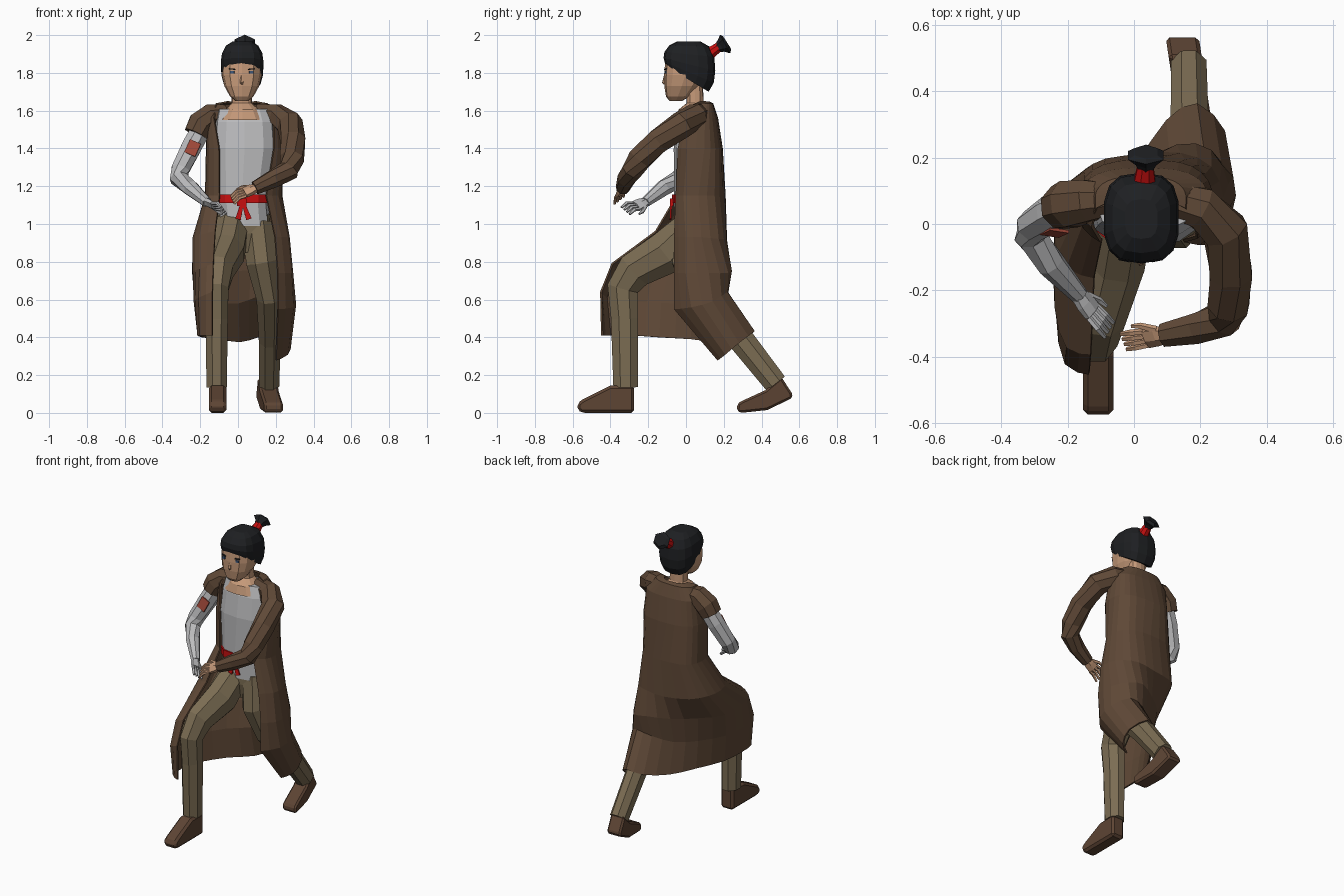
import bpy, bmesh, math
from mathutils import Vector as V, Matrix


def mat(name, r, g, b):
    m = bpy.data.materials.new(name)
    m.diffuse_color = (r, g, b, 1)
    return m


COAT = mat("coat brown", .115, .066, .038)
BOOT = mat("boot brown", .11, .058, .034)
PANTS = mat("olive tan", .20, .152, .087)
SKIN = mat("skin", .56, .32, .19)
CLOTH = mat("pale grey", .50, .50, .51)
RED = mat("red", .58, .005, .005)
HAIR = mat("black hair", .013, .014, .016)
PATCH = mat("rust patch", .35, .065, .04)
EYE = mat("blue eye", .05, .10, .2)


def finish(name, bm, material):
    bmesh.ops.recalc_face_normals(bm, faces=bm.faces)
    me = bpy.data.meshes.new(name)
    bm.to_mesh(me)
    bm.free()
    me.materials.append(material)
    ob = bpy.data.objects.new(name, me)
    bpy.context.collection.objects.link(ob)
    return ob


def loft(name, rings, material, closed=True):
    """Skin a list of equal-length point rows; closed rows are capped."""
    bm = bmesh.new()
    rows = [[bm.verts.new(p) for p in r] for r in rings]
    n = len(rows[0])
    for a, b in zip(rows, rows[1:]):
        for i in range(n if closed else n - 1):
            j = (i + 1) % n
            bm.faces.new((a[i], a[j], b[j], b[i]))
    if closed:
        bm.faces.new(rows[0])
        bm.faces.new(rows[-1])
    return finish(name, bm, material)


def tube(name, path, material, sides=8, ref=(1, 0, 0)):
    """path: (x, y, z, radius along ref[, other radius])"""
    pts = [V(p[:3]) for p in path]
    rings = []
    for i, p in enumerate(path):
        t = V()
        if i:
            t += (pts[i] - pts[i - 1]).normalized()
        if i < len(pts) - 1:
            t += (pts[i + 1] - pts[i]).normalized()
        t.normalize()
        a = V(ref) - t * t.dot(V(ref))
        a.normalize()
        b = t.cross(a)
        ang = [2 * math.pi * (k + .5) / sides for k in range(sides)]
        rings.append([pts[i] + a * p[3] * math.cos(w) + b * p[-1] * math.sin(w) for w in ang])
    return loft(name, rings, material)


def arc(cx, cy, rx, ry, z, g0=0, g1=0, n=12, slope=0, power=.75):
    """Squarish ellipse from the front round the back; g0, g1 = front gap angles."""
    out = []
    for k in range(n):
        f = k / (n - 1) if g0 else k / n
        w = math.radians(g0 + (360 - g0 - g1) * f)
        s, c = math.sin(w), math.cos(w)
        x = -rx * math.copysign(abs(s) ** power, s)
        y = cy - ry * math.copysign(abs(c) ** power, c)
        out.append((cx + x, y, z + slope * y))
    return out


def plate(name, loc, size, material, rot=(0, 0, 0)):
    bm = bmesh.new()
    bmesh.ops.create_cube(bm, size=1, matrix=Matrix.Diagonal((*size, 1)))
    ob = finish(name, bm, material)
    ob.location, ob.rotation_euler = loc, rot


def smooth_row(row):
    """Catmull-Rom: one extra point between each pair."""
    p = [V(q) for q in row]
    out = []
    for i in range(len(p) - 1):
        a, d = p[max(i - 1, 0)], p[min(i + 2, len(p) - 1)]
        out += [p[i], (9 * (p[i] + p[i + 1]) - a - d) / 16]
    return out + [p[-1]]


# Shirt, chest, belt
loft("shirt", [arc(.035, .06, .135, .12, .99), arc(.02, .055, .14, .118, 1.13),
               arc(.035, .055, .17, .12, 1.4), arc(.035, .055, .16, .1, 1.54),
               arc(.03, .05, .14, .07, 1.61)], CLOTH)
loft("neck", [arc(.025, .03, .12, .085, 1.55), arc(.025, .035, .09, .075, 1.605),
              arc(.02, .048, .055, .045, 1.64), arc(.02, .045, .052, .045, 1.74)], SKIN)
loft("belt", [arc(.02, .055, .148, .128, 1.11), arc(.02, .055, .148, .128, 1.155)], RED)
plate("belt_knot", (.02, -.076, 1.115), (.05, .02, .04), RED)
for i, x in enumerate((.0, .058)):
    tube(f"belt_tail_{i}", [(.025, -.078, 1.12, .01, .006), (x, -.082, 1.025, .021, .006)], RED, 4)

# Trousers
loft("trouser_seat", [arc(.03, .06, .14, .115, 1.05), arc(.03, .06, .14, .115, .95),
                      arc(.03, .05, .09, .08, .85)], PANTS)
tube("front_leg", [(-.03, .04, 1.0, .095, .095), (-.055, -.1, .85, .095, .125),
                   (-.1, -.27, .755, .08, .105), (-.113, -.335, .66, .068, .09),
                   (-.113, -.325, .5, .064, .078), (-.113, -.32, .135, .058, .07)], PANTS)
tube("back_leg", [(.1, .05, 1.0, .09, .1), (.125, .02, .8, .088, .1), (.165, .08, .62, .073, .088),
                  (.168, .29, .39, .062, .075), (.165, .475, .155, .058, .066)], PANTS)


# Boots: side profile extruded across x, toe sheared sideways
def boot(name, prof, x, width, shear=0):
    y0 = sum(p[0] for p in prof) / len(prof)
    rings = [[(x + s * width / 2 + shear * (y - y0), y, z) for y, z in prof] for s in (-1, 1)]
    ob = loft(name, rings, BOOT)
    m = ob.modifiers.new("bevel", 'BEVEL')
    m.width, m.segments = .015, 1


boot("front_boot", [(-.275, 0), (-.55, .0), (-.575, .015), (-.575, .05), (-.55, .07),
                    (-.4, .145), (-.275, .145)], -.108, .092)
boot("back_boot", [(.43, .015), (.29, .0), (.27, .01), (.272, .05), (.3, .065), (.42, .12),
                   (.505, .19), (.56, .105), (.565, .08)], .17, .1, -.15)

# Long coat: upper rows are open arcs, skirt rows follow the stride
skirt = [
    [(-.12, -.16, .96), (-.2, -.13, .94), (-.235, -.03, .93), (-.22, .08, .93), (-.14, .165, .92),
     (.02, .205, .91), (.14, .21, .92), (.23, .17, .92), (.265, .08, .93), (.26, 0, .93), (.195, -.06, .93)],
    [(-.13, -.39, .79), (-.2, -.37, .76), (-.235, -.25, .75), (-.225, -.09, .74), (-.13, .06, .75),
     (0, .165, .75), (.13, .235, .76), (.23, .22, .74), (.28, .12, .74), (.28, 0, .74), (.21, -.06, .74)],
    [(-.135, -.45, .64), (-.205, -.42, .61), (-.23, -.28, .59), (-.205, -.13, .58), (-.11, .03, .58),
     (0, .13, .58), (.11, .205, .62), (.21, .215, .64), (.295, .14, .59), (.29, .03, .56), (.21, -.06, .55)],
    [(-.135, -.445, .41), (-.2, -.40, .41), (-.21, -.28, .41), (-.185, -.14, .4), (-.095, .03, .39),
     (.005, .17, .375), (.1, .31, .40), (.19, .36, .43), (.27, .28, .37), (.26, .21, .31), (.2, .17, .28)],
]
upper = [arc(.02, .065, .08, .055, 1.645, 95, 95, 11), arc(.02, .07, .135, .07, 1.635, 78, 78, 11),
         arc(.03, .065, .19, .1, 1.56, 50, 52, 11), arc(.035, .06, .2, .13, 1.4, 36, 45, 11),
         arc(.03, .07, .2, .135, 1.15, 33, 30, 11)]
coat = loft("long_coat", [smooth_row(r) for r in upper + skirt], COAT, closed=False)
sol = coat.modifiers.new("thickness", 'SOLIDIFY')
sol.thickness, sol.offset = .01, 0

# Sleeves and arms
tube("short_sleeve", [(-.06, .075, 1.585, .05), (-.14, .07, 1.575, .068), (-.195, .06, 1.53, .076),
                      (-.222, .05, 1.475, .069)], COAT, ref=(0, 1, 0))
tube("long_sleeve", [(.1, .075, 1.585, .055), (.2, .05, 1.572, .068), (.275, -.02, 1.527, .073),
                     (.292, -.15, 1.437, .069), (.285, -.245, 1.345, .066), (.27, -.285, 1.285, .058),
                     (.19, -.315, 1.24, .05), (.09, -.335, 1.19, .038)], COAT, ref=(0, 0, 1))
tube("grey_arm", [(-.17, .07, 1.55, .055), (-.245, .035, 1.41, .058), (-.305, -.005, 1.29, .052),
                  (-.313, -.035, 1.24, .05), (-.25, -.12, 1.19, .044), (-.165, -.215, 1.115, .028)],
     CLOTH, ref=(0, 1, 0))
plate("arm_patch", (-.24, -.026, 1.402), (.062, .009, .075), PATCH, (-.25, .4, -.15))


def hand(name, wrist, knuckle, tip, side, material):
    w, k, t, s = V(wrist), V(knuckle), V(tip), V(side).normalized()
    tube(name + "_palm", [(*w, .026, .022), (*w.lerp(k, .5), .036, .02), (*k, .038, .016)],
         material, 6, s)
    for i in range(4):
        o = s * (i - 1.5) * .018
        mid = k.lerp(t, .55) + o * 1.1 + V((0, 0, .012))
        tube(f"{name}_finger_{i}", [(*(k + o), .01), (*mid, .01), (*(t + o * 1.15), .007)],
             material, 5, s)
    a = w.lerp(k, .4)
    tube(name + "_thumb", [(*(a + s * .025), .012), (*(k + s * .05), .01),
                           (*(k.lerp(t, .4) + s * .055), .006)], material, 5, s)


hand("grey_hand", (-.17, -.21, 1.118), (-.125, -.265, 1.095), (-.075, -.32, 1.07), (.35, .6, -.5), CLOTH)
hand("bare_hand", (.1, -.333, 1.193), (.035, -.345, 1.165), (-.03, -.355, 1.125), (-.3, .75, .6), SKIN)

# Head: (z, front y, back y, half width)
face = [(1.652, -.088, -.02, .035), (1.675, -.106, .02, .062), (1.73, -.115, .07, .092),
        (1.79, -.116, .11, .106), (1.86, -.11, .12, .104), (1.92, -.09, .11, .085)]
loft("head", [arc(.02, (f + b) / 2, w, (b - f) / 2, z) for z, f, b, w in face], SKIN)
tube("nose", [(.02, -.11, 1.79, .006), (.02, -.117, 1.75, .01), (.02, -.112, 1.742, .008)], SKIN, 5)
for s in (-1, 1):
    plate("eye", (.02 + s * .05, -.108, 1.803), (.022, .008, .014), EYE, (0, 0, s * .2))
    plate("brow", (.02 + s * .05, -.108, 1.82), (.034, .009, .006), HAIR, (0, s * -.1, s * .2))

# Hair cap tilted down to the nape, tie and top tail
hair = [(1.772, .008, .1, .112, -.6), (1.81, .017, .111, .13, -.42), (1.85, .018, .115, .137, -.25),
        (1.9, .018, .109, .132, -.1), (1.943, .018, .088, .106, -.03), (1.967, .015, .05, .06, 0)]
loft("hair_cap", [arc(.022, cy, rx, ry, z, n=14, slope=s, power=.7) for z, cy, rx, ry, s in hair], HAIR)
tube("hair_tie", [(.03, .1, 1.885, .04), (.035, .175, 1.938, .026)], RED)
tube("top_tail", [(.035, .165, 1.93, .024), (.036, .185, 1.943, .035), (.036, .207, 1.953, .062, .056),
                  (.036, .218, 1.96, .04)], HAIR, 6)
